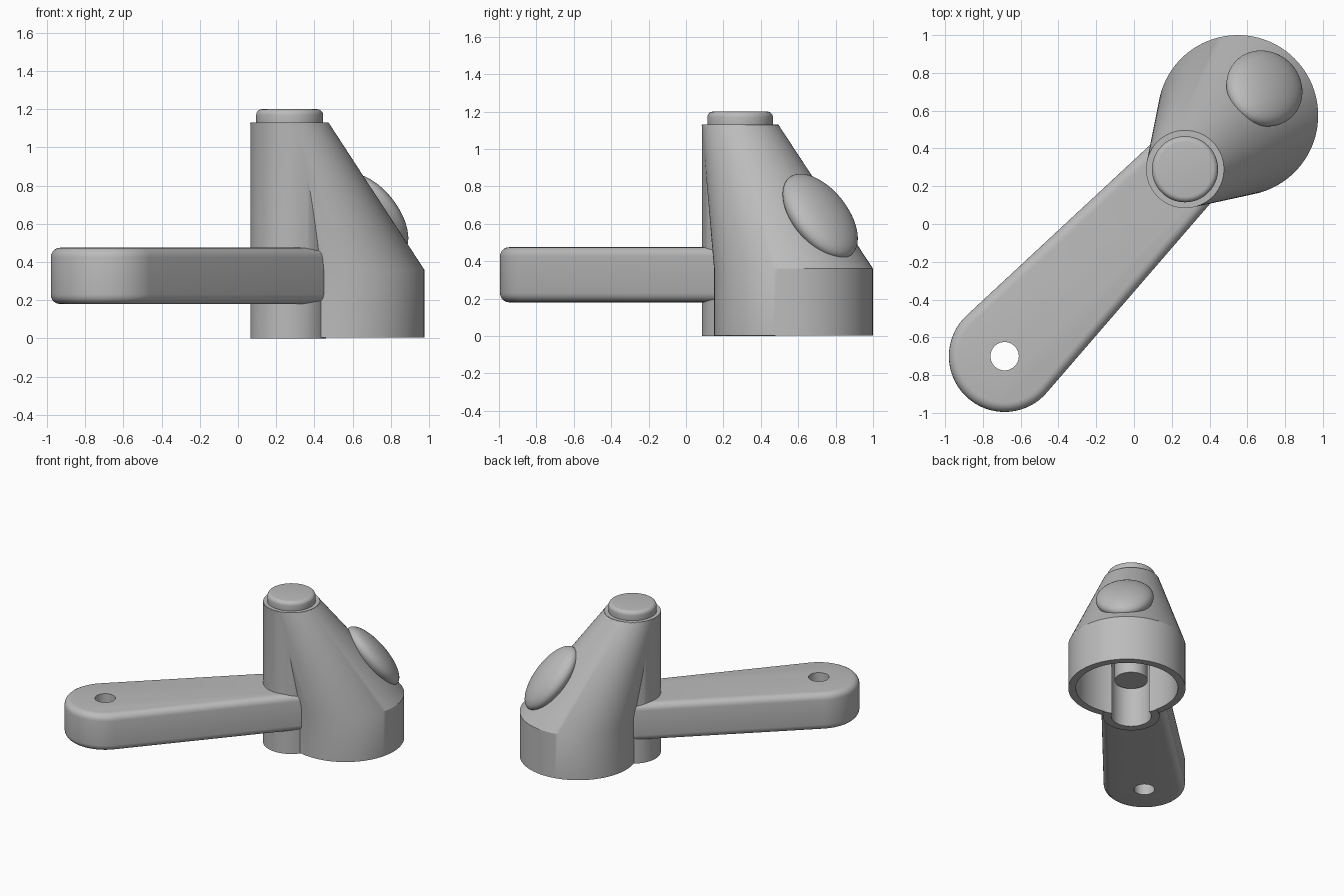
import bpy, bmesh
from math import pi, cos, sin, acos, atan2, hypot
from mathutils import Matrix

old = bpy.data.objects.get("Cube")
if old:
    bpy.data.objects.remove(old, do_unlink=True)

grey = bpy.data.materials.new("light grey")
grey.use_nodes = True
colour = (0.5, 0.5, 0.5, 1)
grey.diffuse_color = colour
grey.node_tree.nodes["Principled BSDF"].inputs["Base Color"].default_value = colour

POST = (0.27, 0.29)
DRUM = (0.55, 0.575)
TIP = (-0.685, -0.70)


def circle(centre, radius, start=0, end=2 * pi, steps=96, closed=True):
    count = steps if closed else steps + 1
    angles = [start + (end - start) * i / steps for i in range(count)]
    return [(centre[0] + radius * cos(a), centre[1] + radius * sin(a)) for a in angles]


def loft(name, sections):
    """Closed solid through horizontal outlines given as (z, points)."""
    bm = bmesh.new()
    rings = [[bm.verts.new((x, y, z)) for x, y in pts] for z, pts in sections]
    bm.faces.new(rings[0][::-1])
    bm.faces.new(rings[-1])
    for low, high in zip(rings, rings[1:]):
        for i in range(len(low)):
            j = (i + 1) % len(low)
            bm.faces.new((low[i], low[j], high[j], high[i]))
    return finish(name, bm)


def finish(name, bm):
    mesh = bpy.data.meshes.new(name)
    bm.to_mesh(mesh)
    bm.free()
    mesh.materials.append(grey)
    obj = bpy.data.objects.new(name, mesh)
    bpy.context.collection.objects.link(obj)
    return obj


def cylinder(name, centre, radius, low, high):
    ring = circle(centre, radius)
    return loft(name, [(low, ring), (high, ring)])


def activate(obj):
    bpy.ops.object.select_all(action='DESELECT')
    obj.select_set(True)
    bpy.context.view_layer.objects.active = obj


def combine(obj, other, operation):
    mod = obj.modifiers.new("combine", 'BOOLEAN')
    mod.operation = operation
    mod.solver = 'EXACT'
    mod.object = other
    activate(obj)
    bpy.ops.object.modifier_apply(modifier=mod.name)


def round_rims(obj, width):
    mod = obj.modifiers.new("rounding", 'BEVEL')
    mod.width = width
    mod.segments = 5
    mod.limit_method = 'ANGLE'
    mod.angle_limit = 1.0
    activate(obj)
    bpy.ops.object.modifier_apply(modifier=mod.name)


# Housing: drum leaning up into the post, with a rounded bulge on the slope
housing = loft("housing", [(0.004, circle(DRUM, 0.425)), (0.36, circle(DRUM, 0.425)),
                           (1.127, circle(POST, 0.206))])
post = cylinder("post", POST, 0.205, 0, 1.13)

axis = atan2(DRUM[1] - POST[1], DRUM[0] - POST[0])
bm = bmesh.new()
bmesh.ops.create_uvsphere(bm, u_segments=64, v_segments=32, radius=1)
place = (Matrix.Translation((DRUM[0] + 0.2 * cos(axis), DRUM[1] + 0.2 * sin(axis), 0.64))
         @ Matrix.Rotation(axis, 4, 'Z') @ Matrix.Rotation(0.893, 4, 'Y')
         @ Matrix.Diagonal((0.28, 0.21, 0.1, 1)))
bm.transform(place)
bulge = finish("bulge", bm)

# Lever: tapered bar with round ends and rounded rims
dx, dy = POST[0] - TIP[0], POST[1] - TIP[1]
phi = atan2(dy, dx)
beta = acos((0.295 - 0.22) / hypot(dx, dy))
outline = (circle(TIP, 0.295, phi + beta, phi + 2 * pi - beta, 48, False)
           + circle(POST, 0.22, phi - beta, phi + beta, 48, False))
lever = loft("lever", [(0.18, outline), (0.475, outline)])
round_rims(lever, 0.05)

# Cutters: hollow drum, shaft bore and the hole in the lever tip
cavity = loft("cavity_cutter", [(-0.1, circle(DRUM, 0.37)), (0.34, circle(DRUM, 0.37)),
                                (1.06, circle(POST, 0.14))])
bore = cylinder("bore_cutter", POST, 0.145, -0.12, 1.08)
hole = cylinder("hole_cutter", TIP, 0.075, 0, 0.7)

for part in (post, bulge):
    combine(housing, part, 'UNION')
for part in (housing, lever):
    for cutter in (cavity, bore):
        combine(part, cutter, 'DIFFERENCE')
combine(lever, hole, 'DIFFERENCE')
for helper in (post, bulge, cavity, bore, hole):
    bpy.data.objects.remove(helper, do_unlink=True)

# Push button on top, and the shaft hanging in the bore
button = cylinder("button", POST, 0.175, 1.10, 1.20)
round_rims(button, 0.03)
shaft = cylinder("shaft", POST, 0.12, 0.30, 1.10)

for part in (housing, lever, button, shaft):
    activate(part)
    bpy.ops.object.shade_smooth_by_angle(angle=0.5)
